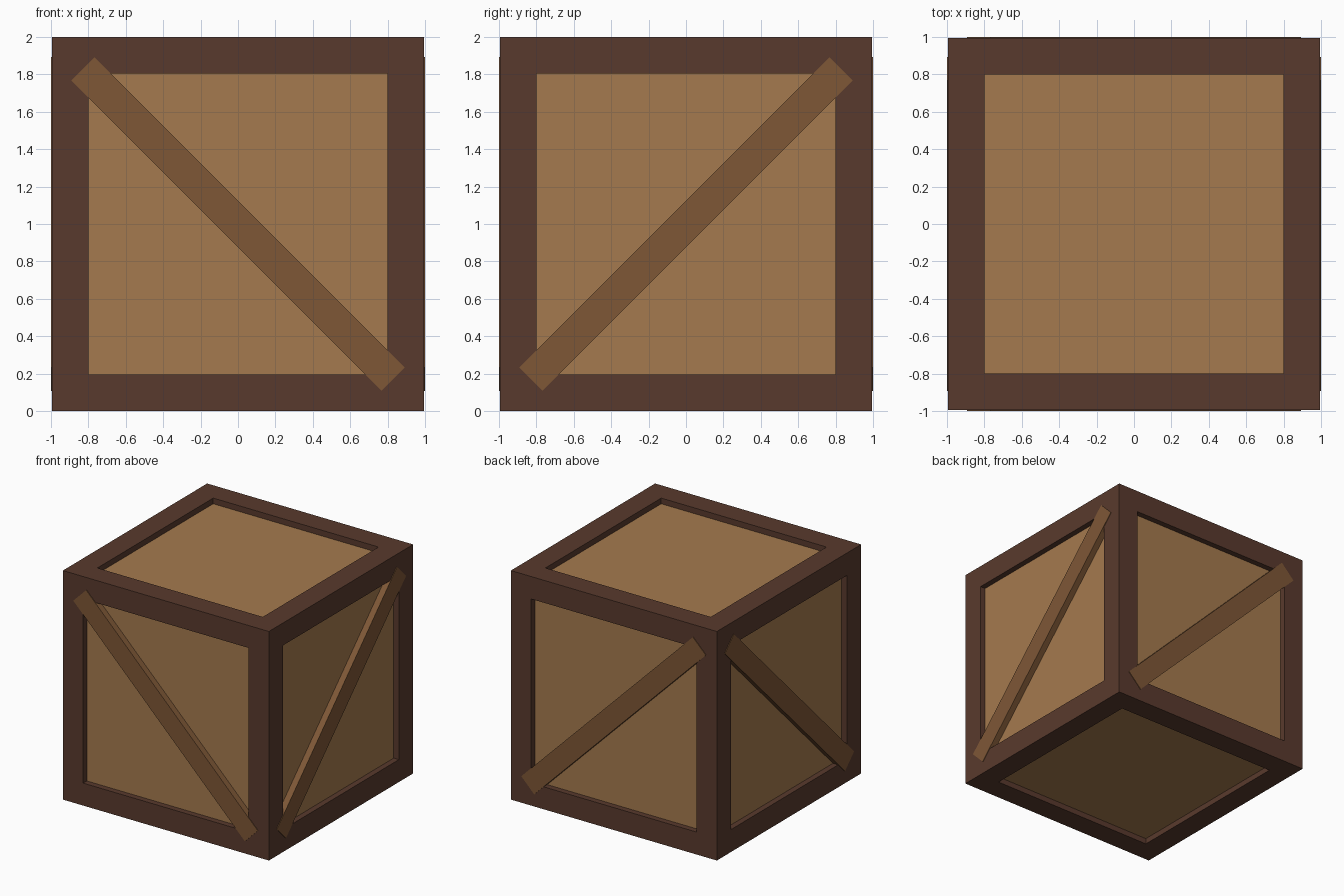
import bpy, bmesh, math
from mathutils import Matrix, Vector

if "Cube" in bpy.data.objects:
    bpy.data.objects.remove(bpy.data.objects["Cube"])


def material(name, rgb):
    """Flat material from 0-255 display values, stored as linear."""
    lin = [((c / 255 + 0.055) / 1.055) ** 2.4 for c in rgb]
    m = bpy.data.materials.new(name)
    m.diffuse_color = (*lin, 1.0)
    m.use_nodes = True
    m.node_tree.nodes["Principled BSDF"].inputs["Base Color"].default_value = m.diffuse_color
    return m


PANEL = material("light wood", (165, 122, 78))
FRAME = material("dark wood", (89, 58, 45))
BRACE = material("medium wood", (126, 87, 54))


def box(name, centre, size, mat, rotation=None):
    bm = bmesh.new()
    bmesh.ops.create_cube(bm, size=1.0)
    m = Matrix.Translation(Vector(centre))
    if rotation:
        m = m @ rotation
    bm.transform(m @ Matrix.Diagonal((*size, 1.0)))
    me = bpy.data.meshes.new(name)
    bm.to_mesh(me)
    bm.free()
    me.materials.append(mat)
    ob = bpy.data.objects.new(name, me)
    bpy.context.collection.objects.link(ob)
    return ob


R = 0.995           # half width of the frame
H = 2.0             # height
W = 0.196           # beam width
RECESS = 0.05       # panels sit this far inside the frame
IN = R - W          # half width of the openings
MID = R - W / 2     # beam centre line

# Recessed panels: one solid core
box("panel_core", (0, 0, H / 2), (2 * (R - RECESS), 2 * (R - RECESS), H - 2 * RECESS), PANEL)

# Corner posts, full height
for sx in (-1, 1):
    for sy in (-1, 1):
        box("corner_post", (sx * MID, sy * MID, H / 2), (W, W, H), FRAME)

# Top and bottom rails between the posts
for level, z in (("bottom", W / 2), ("top", H - W / 2)):
    for s in (-1, 1):
        box(level + "_rail_x", (0, s * MID, z), (2 * IN, W, W), FRAME)
        box(level + "_rail_y", (s * MID, 0, z), (W, 2 * IN, W), FRAME)

# Diagonal braces, standing just proud of the frame on all four sides
LENGTH, WIDTH, DEPTH = 2.345, 0.177, 0.07
tilt_front = Matrix.Rotation(math.radians(45), 4, 'Y')
tilt_side = Matrix.Rotation(math.radians(45), 4, 'X')
for s, fb, lr in ((-1, "front", "left"), (1, "back", "right")):
    box(fb + "_brace", (0, s * (1 - DEPTH / 2), H / 2), (LENGTH, DEPTH, WIDTH), BRACE, tilt_front)
    box(lr + "_brace", (s * (1 - DEPTH / 2), 0, H / 2), (DEPTH, LENGTH, WIDTH), BRACE, tilt_side)
